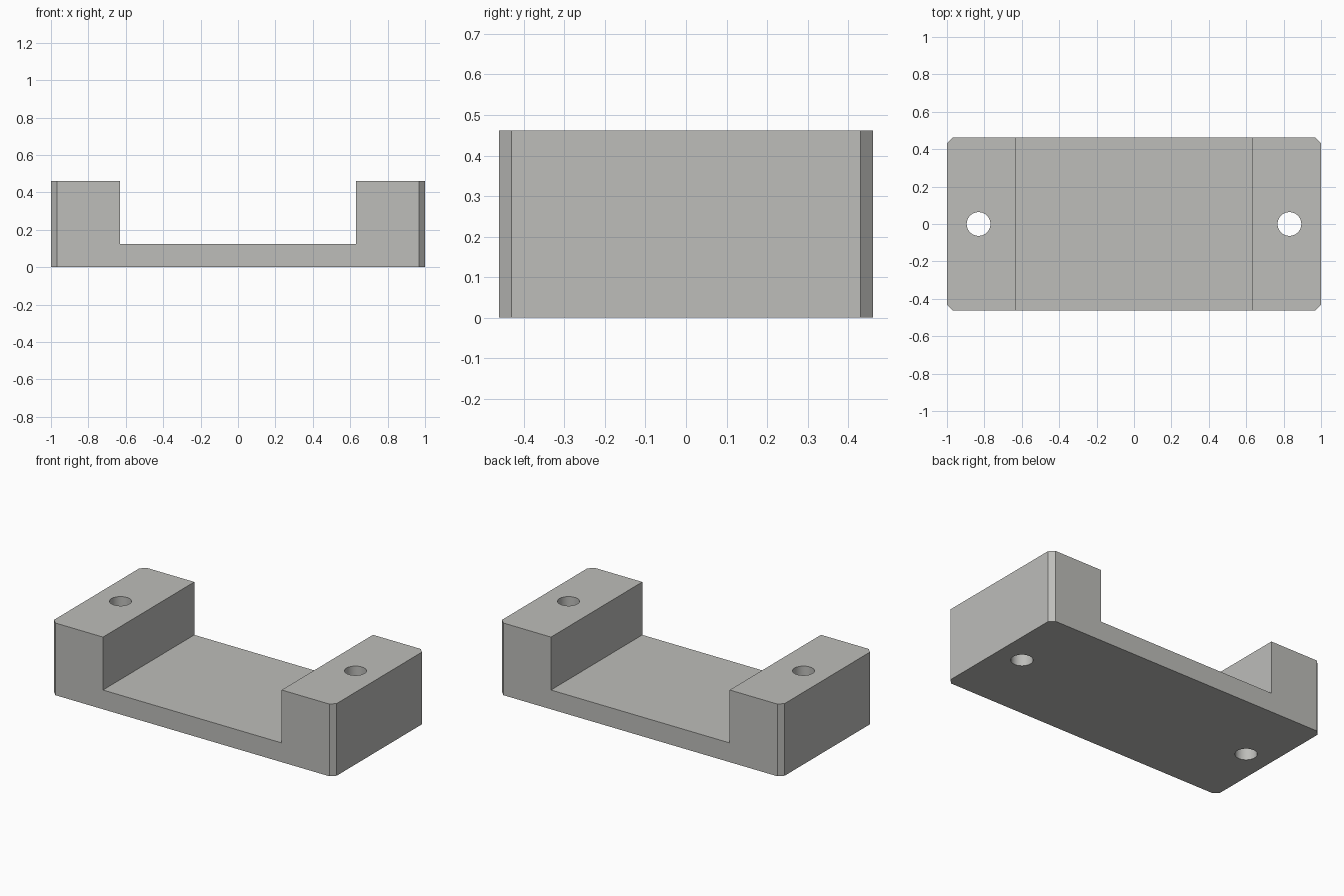
import bpy, bmesh

if "Cube" in bpy.data.objects:
    bpy.data.objects.remove(bpy.data.objects["Cube"])

W, D, H = 1.0, 0.4615, 0.4615      # half length, half depth, height
POCKET_X, POCKET_Z = 0.632, 0.123  # pocket half length and floor height
CHAMFER = 0.031
HOLE_X, HOLE_R = 0.831, 0.0635

grey = bpy.data.materials.new("light_grey")
grey.diffuse_color = (0.51, 0.51, 0.49, 1)
grey.use_nodes = True
grey.node_tree.nodes["Principled BSDF"].inputs["Base Color"].default_value = grey.diffuse_color


def add_object(name, bm):
    mesh = bpy.data.meshes.new(name)
    bmesh.ops.recalc_face_normals(bm, faces=bm.faces)
    bm.to_mesh(mesh)
    bm.free()
    mesh.materials.append(grey)
    obj = bpy.data.objects.new(name, mesh)
    bpy.context.collection.objects.link(obj)
    return obj


# U-shaped bracket: side profile extruded through the depth
half = [(W, 0), (W, H), (POCKET_X, H), (POCKET_X, POCKET_Z)]
profile = half + [(-x, z) for x, z in reversed(half)]
bm = bmesh.new()
face = bm.faces.new([bm.verts.new((x, -D, z)) for x, z in profile])
ext = bmesh.ops.extrude_face_region(bm, geom=[face])
bmesh.ops.translate(bm, vec=(0, 2 * D, 0),
                    verts=[g for g in ext["geom"] if isinstance(g, bmesh.types.BMVert)])

# Chamfered outer vertical corners
corners = [e for e in bm.edges if all(abs(v.co.x) > W - 0.001 for v in e.verts)
           and abs(e.verts[0].co.z - e.verts[1].co.z) > 0.1]
bmesh.ops.bevel(bm, geom=corners, offset=CHAMFER, segments=1, affect='EDGES')
bracket = add_object("bracket", bm)

# Screw holes through both end blocks
for side, x in (("left", -HOLE_X), ("right", HOLE_X)):
    bm = bmesh.new()
    bmesh.ops.create_cone(bm, cap_ends=True, segments=48, radius1=HOLE_R,
                          radius2=HOLE_R, depth=1)
    bmesh.ops.translate(bm, vec=(x, 0, H / 2), verts=bm.verts)
    cutter = add_object(side + "_hole_cutter", bm)
    cutter.hide_render = True
    cutter.hide_set(True)
    cut = bracket.modifiers.new(side + "_hole", 'BOOLEAN')
    cut.operation = 'DIFFERENCE'
    cut.solver = 'EXACT'
    cut.object = cutter

# Apply the cuts, then smooth only the hole walls
bpy.context.view_layer.objects.active = bracket
bracket.select_set(True)
for mod in list(bracket.modifiers):
    bpy.ops.object.modifier_apply(modifier=mod.name)
bpy.ops.object.shade_smooth_by_angle(angle=0.5)
